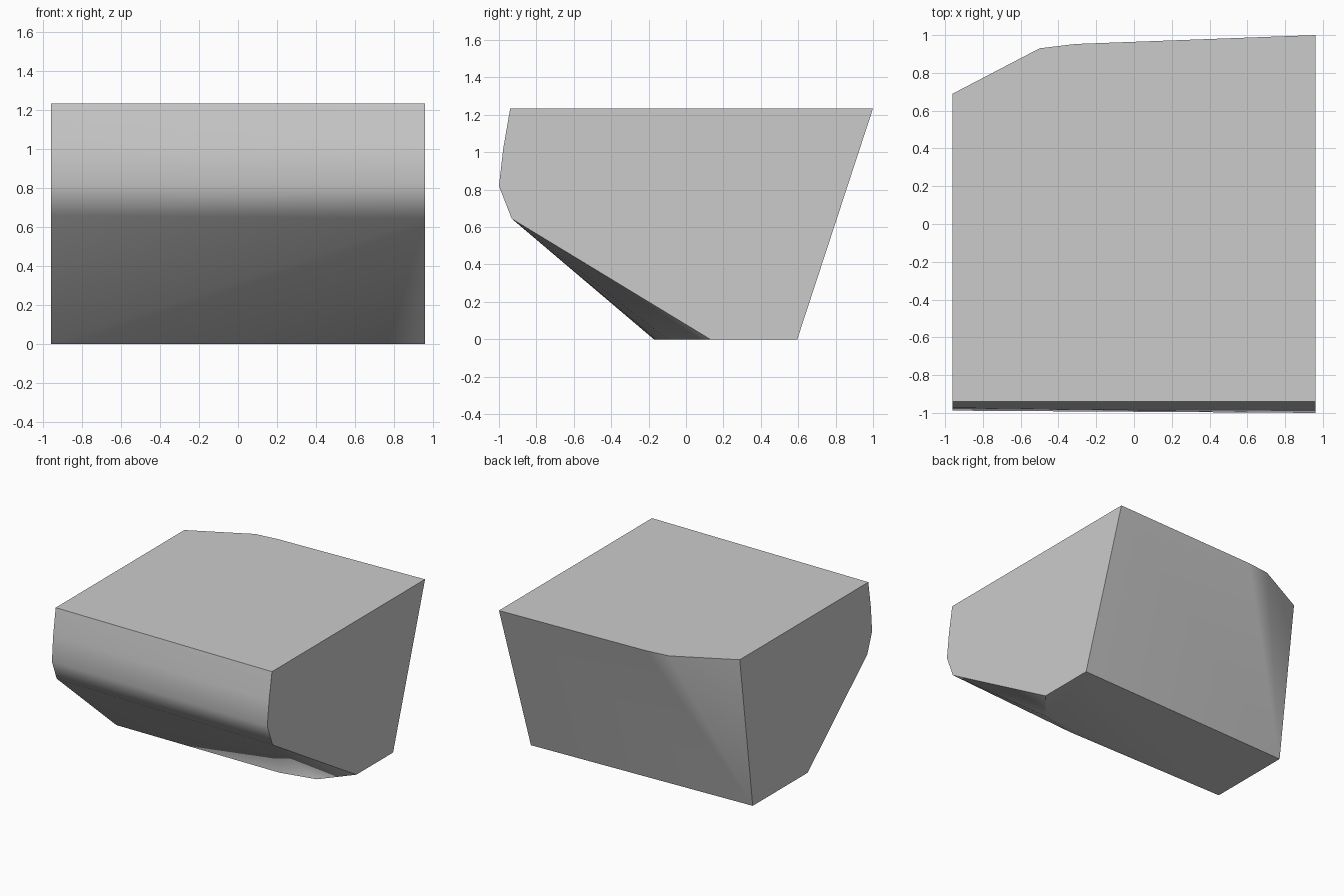
import bpy
import bmesh

cube = bpy.data.objects.get("Cube")
if cube:
    bpy.data.objects.remove(cube, do_unlink=True)

HALF_W, TOP = 0.96, 1.235

grey = bpy.data.materials.new("plain grey")
grey.use_nodes = True
grey.diffuse_color = (0.6, 0.6, 0.6, 1)
grey.node_tree.nodes["Principled BSDF"].inputs["Base Color"].default_value = (0.6, 0.6, 0.6, 1)

# Curved front: matching profiles (y, z) at both ends
right_front = [(-0.94, TOP), (-0.973, 1.02), (-0.988, 0.82), (-0.927, 0.66)]
left_front = [(-0.94, TOP), (-0.977, 1.02), (-1.0, 0.82), (-0.932, 0.645)]
points = [(-HALF_W, y, z) for y, z in right_front]
points += [(HALF_W, y, z) for y, z in left_front]

# Back rim of the top, with one cut corner
points += [(x, y, TOP) for x, y in [(-HALF_W, 0.69), (-0.5, 0.93), (-0.31, 0.953), (HALF_W, 1.0)]]

# Underside outline, rounded towards the left front
points += [(x, y, 0) for x, y in [(-HALF_W, 0.525), (HALF_W, 0.595), (HALF_W, 0.13),
                                  (0.77, -0.1), (0.48, -0.163), (-HALF_W, -0.172)]]

# Wrap the outlines in one convex solid and merge its flat faces
bm = bmesh.new()
for p in points:
    bm.verts.new(p)
bmesh.ops.convex_hull(bm, input=bm.verts[:])
bmesh.ops.dissolve_limit(bm, angle_limit=0.002, verts=bm.verts[:], edges=bm.edges[:])
bmesh.ops.recalc_face_normals(bm, faces=bm.faces[:])

mesh = bpy.data.meshes.new("wedge_block")
bm.to_mesh(mesh)
bm.free()
mesh.materials.append(grey)
block = bpy.data.objects.new("wedge_block", mesh)
bpy.context.collection.objects.link(block)

# Soft shading across the front and back, crisp outer edges
bpy.ops.object.select_all(action='DESELECT')
block.select_set(True)
bpy.context.view_layer.objects.active = block
bpy.ops.object.shade_smooth_by_angle(angle=0.65)
weighted = block.modifiers.new("weighted normals", 'WEIGHTED_NORMAL')
weighted.keep_sharp = True
